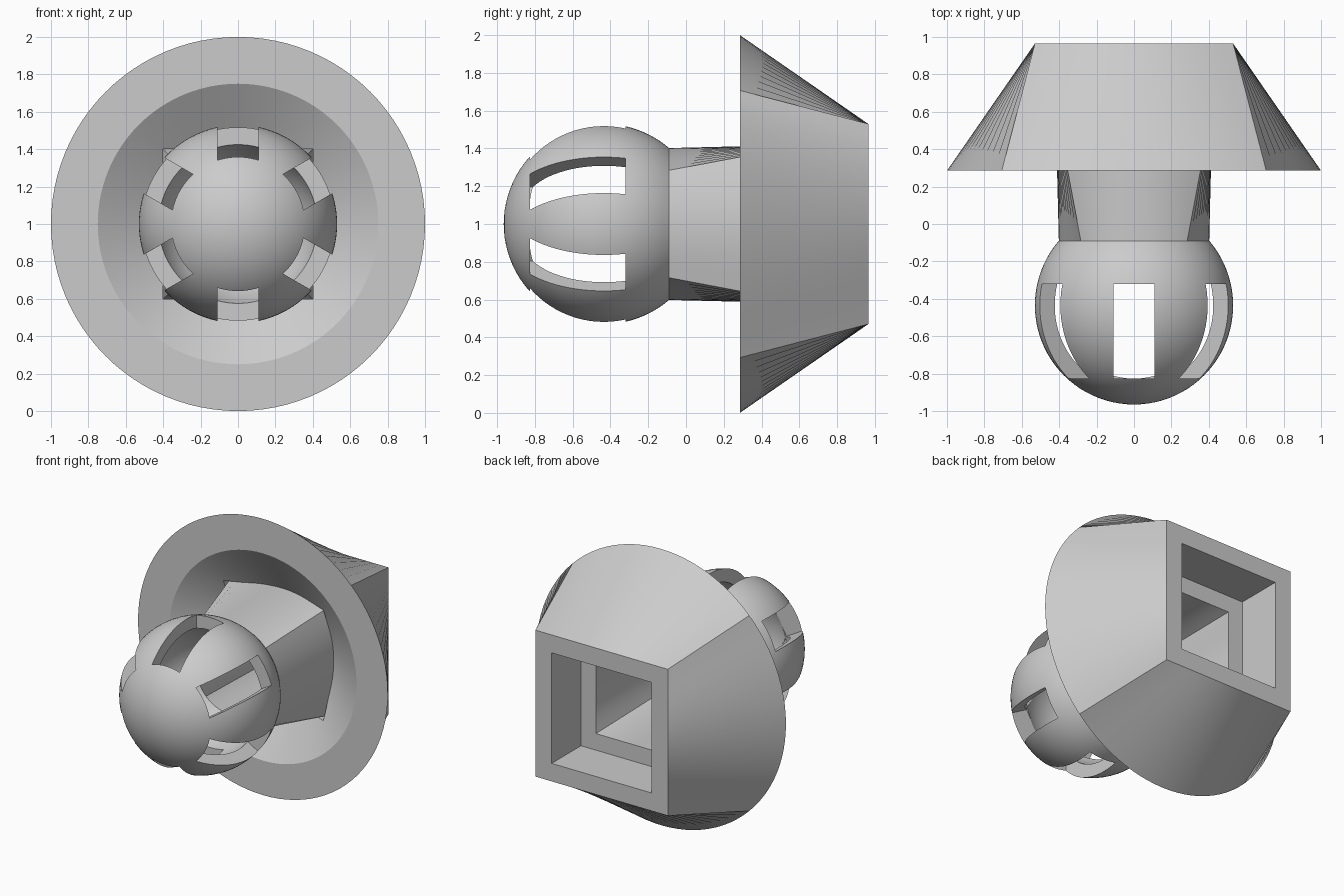
import bpy
import bmesh
from math import sin, cos, pi, sqrt, radians
from mathutils import Matrix

cube = bpy.data.objects.get("Cube")
if cube:
    bpy.data.objects.remove(cube, do_unlink=True)

SIDES = 96
ANGLES = [2 * pi * i / SIDES for i in range(SIDES)]

grey = bpy.data.materials.new("plain grey")
grey.use_nodes = True
grey.diffuse_color = (0.6, 0.6, 0.6, 1)
grey.node_tree.nodes["Principled BSDF"].inputs["Base Color"].default_value = (0.6, 0.6, 0.6, 1)


def circle(r, y):
    return [(r * cos(a), y, 1 + r * sin(a)) for a in ANGLES]


def square_radius(half, a):
    return half / max(abs(cos(a)), abs(sin(a)))


def square(half, y_of_radius):
    pts = []
    for a in ANGLES:
        r = square_radius(half, a)
        pts.append((r * cos(a), y_of_radius(r), 1 + r * sin(a)))
    return pts


def add_object(name, bm):
    bmesh.ops.recalc_face_normals(bm, faces=bm.faces)
    mesh = bpy.data.meshes.new(name)
    bm.to_mesh(mesh)
    bm.free()
    mesh.materials.append(grey)
    obj = bpy.data.objects.new(name, mesh)
    bpy.context.collection.objects.link(obj)
    return obj


def loft(name, rings):
    """Skin a closed loop of cross-sections running round the y axis."""
    bm = bmesh.new()
    loops = [[bm.verts.new(p) for p in ring] for ring in rings]
    for k, ring in enumerate(loops):
        nxt = loops[(k + 1) % len(loops)]
        for i in range(SIDES):
            j = (i + 1) % SIDES
            bm.faces.new((ring[i], ring[j], nxt[j], nxt[i]))
    bmesh.ops.remove_doubles(bm, verts=bm.verts, dist=1e-5)
    return add_object(name, bm)


def smooth(obj):
    bpy.ops.object.select_all(action='DESELECT')
    obj.select_set(True)
    bpy.context.view_layer.objects.active = obj
    bpy.ops.object.shade_smooth_by_angle(angle=radians(25))


# Flared base: round rim to square back, conical bowl, square socket
FRONT, BACK = 0.285, 0.965
base = loft("flared_base", [
    circle(1.0, FRONT),
    square(0.53, lambda r: BACK),
    square(0.4, lambda r: BACK),
    square(0.4, lambda r: FRONT + (0.75 - r) / 1.55),
    circle(0.75, FRONT),
])

# Hollow stem: round at the ball, square in the socket
NECK, STEM_END = -0.09, 0.63
stem = loft("hollow_stem", [
    circle(0.402, NECK),
    square(0.42, lambda r: STEM_END),
    square(0.28, lambda r: STEM_END),
    circle(0.273, NECK),
])

# Hollow ball, open at the neck
CENTRE, OUTER, INNER, STEPS = -0.435, 0.53, 0.44, 32


def arc(radius):
    start = -1.0
    end = (NECK - CENTRE) / radius
    last = pi - math_acos(end)
    return [circle(radius * sin(last * k / STEPS),
                   CENTRE + start * radius * cos(last * k / STEPS))
            for k in range(STEPS + 1)]


def math_acos(c):
    from math import acos
    return acos(c)


outer, inner = arc(OUTER), arc(INNER)
bm = bmesh.new()
for rings in (outer, inner, [outer[-1], inner[-1]]):
    loops = [[bm.verts.new(p) for p in ring] for ring in rings]
    for a, b in zip(loops, loops[1:]):
        for i in range(SIDES):
            j = (i + 1) % SIDES
            bm.faces.new((a[i], a[j], b[j], b[i]))
bmesh.ops.dissolve_degenerate(bm, dist=1e-6, edges=bm.edges)
bmesh.ops.remove_doubles(bm, verts=bm.verts, dist=1e-5)
ball = add_object("slotted_ball", bm)

# Six slots cut through the ball wall
bm = bmesh.new()
for k in range(6):
    place = (Matrix.Translation((0, 0, 1))
             @ Matrix.Rotation(radians(30 + 60 * k), 4, 'Y')
             @ Matrix.Translation((0.5, -0.5725, 0))
             @ Matrix.Diagonal((0.6, 0.505, 0.22, 1)))
    bmesh.ops.create_cube(bm, size=1, matrix=place)
cutter = add_object("slot_cutter", bm)
cutter.hide_render = True
cut = ball.modifiers.new("slots", 'BOOLEAN')
cut.operation = 'DIFFERENCE'
cut.solver = 'EXACT'
cut.object = cutter
bpy.context.view_layer.objects.active = ball
bpy.ops.object.modifier_apply(modifier=cut.name)
bpy.data.objects.remove(cutter, do_unlink=True)

for part in (base, stem, ball):
    smooth(part)
